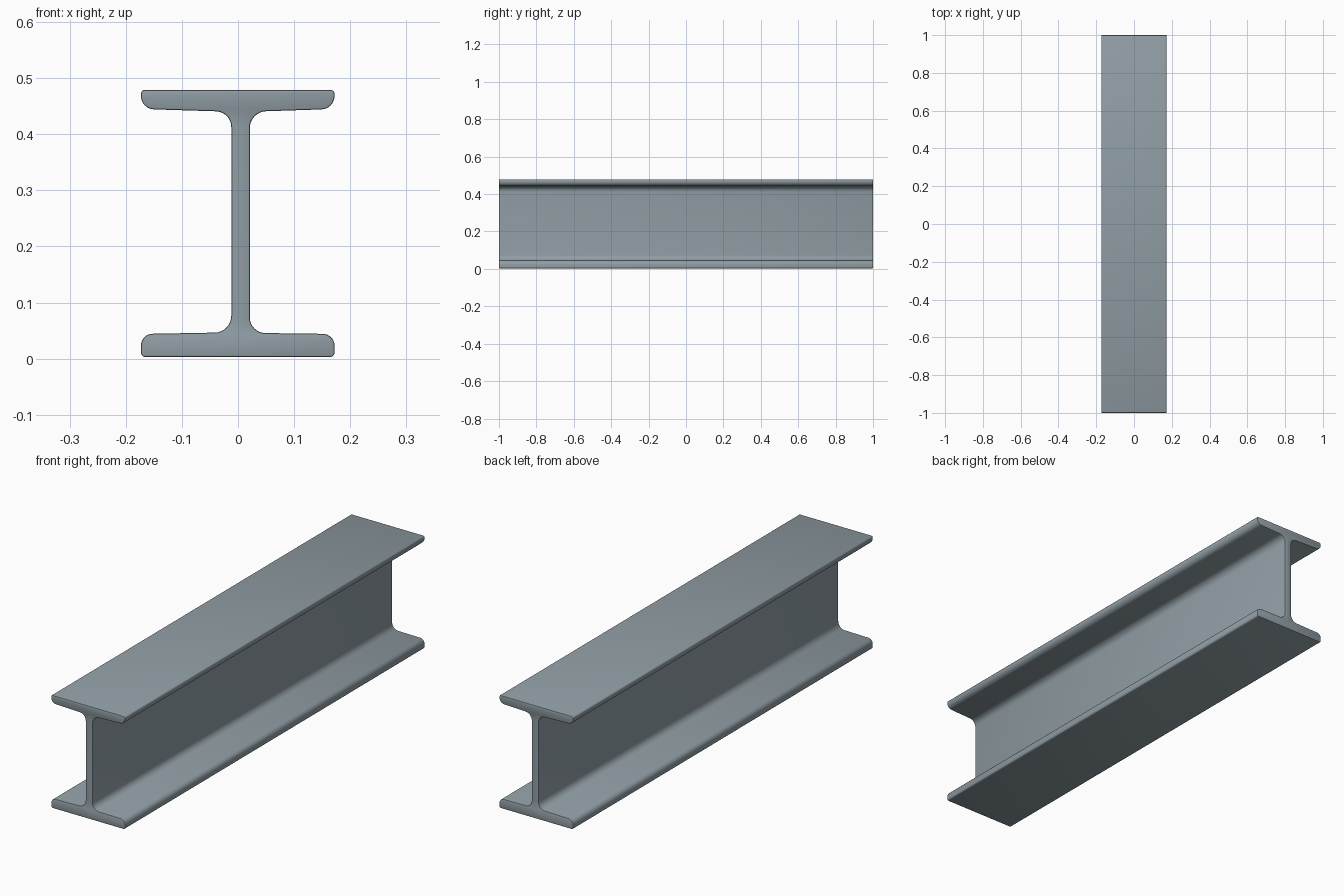
import bpy, bmesh, math
from mathutils import Vector

if "Cube" in bpy.data.objects:
    bpy.data.objects.remove(bpy.data.objects["Cube"])

# Steel colour
steel = bpy.data.materials.new("blue grey steel")
steel.diffuse_color = (0.28, 0.34, 0.375, 1.0)
steel.use_nodes = True
steel.node_tree.nodes["Principled BSDF"].inputs["Base Color"].default_value = steel.diffuse_color

# Cross-section corners: x, z, rounding radius
corners = [
    (-0.173, 0.003, 0.008), (0.172, 0.003, 0.008),
    (0.172, 0.044, 0.021), (0.021, 0.046, 0.028),
    (0.021, 0.440, 0.030), (0.172, 0.445, 0.024),
    (0.172, 0.479, 0.007), (-0.173, 0.479, 0.007),
    (-0.173, 0.445, 0.024), (-0.012, 0.440, 0.028),
    (-0.012, 0.047, 0.030), (-0.173, 0.044, 0.021),
]


def rounded(pts, steps=8):
    """Replace each corner with a circular arc."""
    out = []
    for i, (x, z, r) in enumerate(pts):
        p = Vector((x, z))
        a = (Vector(pts[i - 1][:2]) - p).normalized()
        b = (Vector(pts[(i + 1) % len(pts)][:2]) - p).normalized()
        half = a.angle(b) / 2
        centre = p + (a + b).normalized() * (r / math.sin(half))
        d = r / math.tan(half)
        s, e = p + a * d - centre, p + b * d - centre
        sweep = s.angle(e)
        for k in range(steps + 1):
            t = k / steps
            v = (s * math.sin((1 - t) * sweep) + e * math.sin(t * sweep)) / math.sin(sweep)
            out.append(centre + v)
    return out


# Beam: extruded section with slightly eased end rims
bm = bmesh.new()
cap = bm.faces.new([bm.verts.new((p.x, -1.0, p.y)) for p in rounded(corners)])
ext = bmesh.ops.extrude_face_region(bm, geom=[cap], use_keep_orig=True)
bmesh.ops.translate(bm, vec=(0, 2, 0),
                    verts=[g for g in ext["geom"] if isinstance(g, bmesh.types.BMVert)])
bmesh.ops.recalc_face_normals(bm, faces=bm.faces)
rims = [e for e in bm.edges if abs(e.verts[0].co.y - e.verts[1].co.y) < 1e-5]
bmesh.ops.bevel(bm, geom=rims, offset=0.003, segments=2, profile=0.5, affect='EDGES')
mesh = bpy.data.meshes.new("steel_beam")
bm.to_mesh(mesh)
bm.free()
mesh.materials.append(steel)
beam = bpy.data.objects.new("steel_beam", mesh)
bpy.context.collection.objects.link(beam)
bpy.context.view_layer.objects.active = beam
beam.select_set(True)
bpy.ops.object.shade_smooth_by_angle(angle=math.radians(30))
